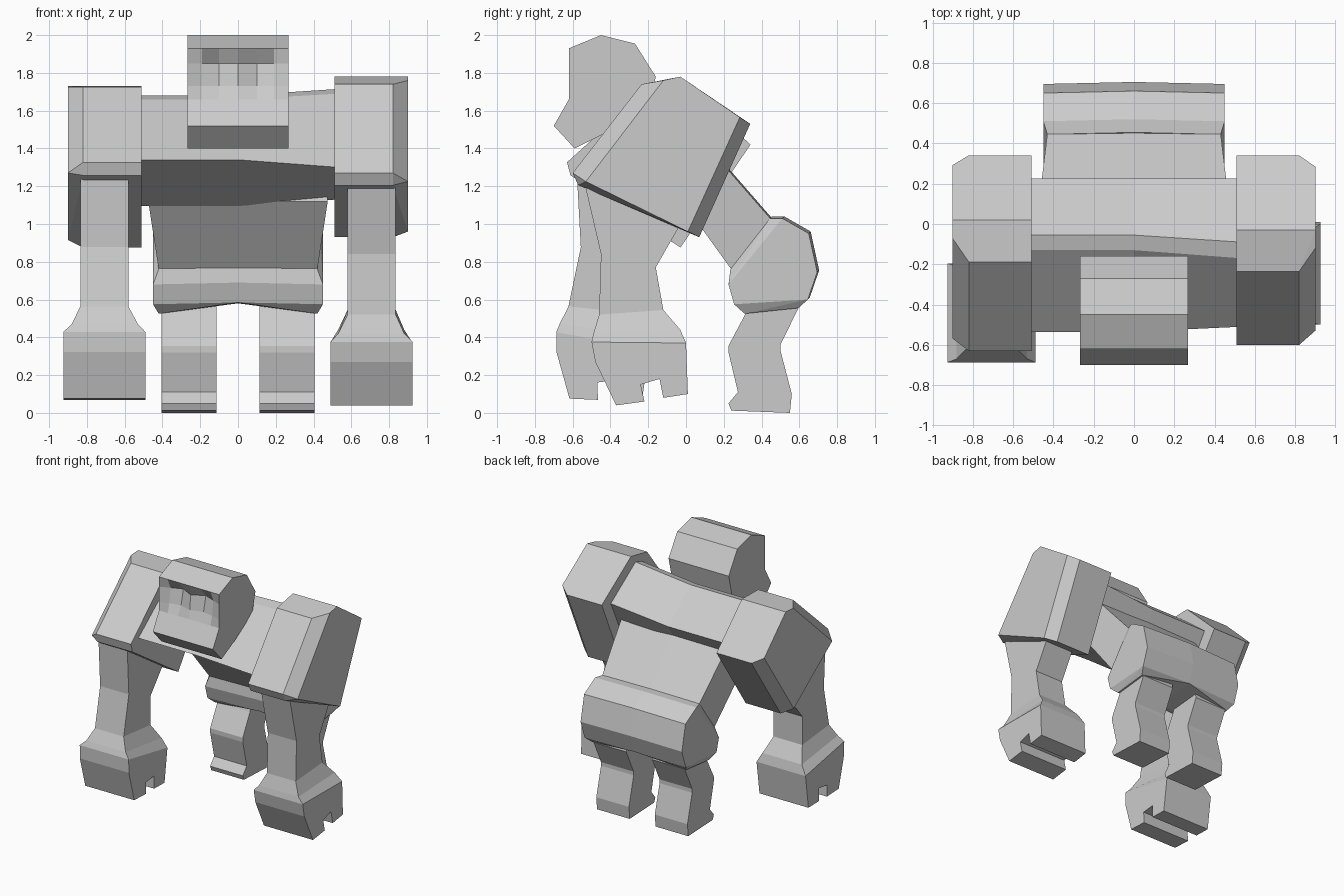
import bpy
import bmesh
from math import radians
from mathutils import Matrix, Vector

old = bpy.data.objects.get("Cube")
if old:
    bpy.data.objects.remove(old)

stone = bpy.data.materials.new("stone_grey")
stone.use_nodes = True
COLOUR = (0.6, 0.6, 0.6, 1)
stone.diffuse_color = COLOUR
stone.node_tree.nodes["Principled BSDF"].inputs["Base Color"].default_value = COLOUR


def finish(name, bm, pose=None):
    if pose:
        bmesh.ops.transform(bm, matrix=pose, verts=bm.verts)
    bmesh.ops.recalc_face_normals(bm, faces=bm.faces)
    mesh = bpy.data.meshes.new(name)
    bm.to_mesh(mesh)
    bm.free()
    mesh.materials.append(stone)
    obj = bpy.data.objects.new(name, mesh)
    bpy.context.collection.objects.link(obj)
    return obj


def loft(name, sections, pose=None):
    """Skin a row of matching point loops and cap both ends."""
    bm = bmesh.new()
    loops = [[bm.verts.new(p) for p in s] for s in sections]
    for a, b in zip(loops, loops[1:]):
        n = len(a)
        for i in range(n):
            j = (i + 1) % n
            bm.faces.new((a[i], a[j], b[j], b[i]))
    bm.faces.new(loops[0])
    bm.faces.new(loops[-1])
    return finish(name, bm, pose)


def prism(name, profile, x0, x1, pose=None):
    return loft(name, [[(x, y, z) for y, z in profile] for x in (x0, x1)], pose)


def hull(name, points, pose=None):
    bm = bmesh.new()
    for p in points:
        bm.verts.new(p)
    bmesh.ops.convex_hull(bm, input=bm.verts)
    bmesh.ops.dissolve_limit(bm, angle_limit=radians(2), verts=bm.verts, edges=bm.edges)
    return finish(name, bm, pose)


mirror = Matrix.Scale(-1, 4, Vector((1, 0, 0)))

# The right arm is the left one mirrored and swung forward at the shoulder
swing = (Matrix.Translation((0, 0.02, 1.73)) @ Matrix.Rotation(radians(-10), 4, "X").inverted()
         @ Matrix.Translation((0, 0.03, -1.78)))
swing = (Matrix.Translation((0, 0.02, 1.73)) @ Matrix.Rotation(radians(-10), 4, "X")
         @ Matrix.Translation((0, 0.03, -1.78)))

# Chamfered shoulder block: broad profile, then the smaller outer profile
shoulder_broad = [(-0.60, 1.27), (-0.235, 1.74), (-0.03, 1.78), (0.34, 1.53),
                  (0.07, 0.93), (-0.57, 1.205)]
shoulder_outer = [(-0.53, 1.225), (-0.12, 1.76), (-0.03, 1.78), (0.285, 1.565), (0.01, 0.96)]
shoulder = [(x, y, z) for x in (0.51, 0.82) for y, z in shoulder_broad]
shoulder += [(0.90, y, z) for y, z in shoulder_outer]

# Arm rings: front y, front z, back y, back z, inner x, outer x
arm_rings = [(-0.55, 1.27, 0.00, 1.05, 0.58, 0.835),
             (-0.45, 0.84, -0.16, 0.77, 0.58, 0.835),
             (-0.46, 0.52, -0.12, 0.545, 0.58, 0.835),
             (-0.49, 0.42, -0.03, 0.44, 0.53, 0.88),
             (-0.50, 0.375, 0.00, 0.37, 0.49, 0.925)]
arm = [[(a, fy, fz), (b, fy, fz), (b, by, bz), (a, by, bz)]
       for fy, fz, by, bz, a, b in arm_rings]

# Fist with a slot underneath
fist = [(-0.50, 0.375), (-0.48, 0.27), (-0.37, 0.04), (-0.22, 0.06), (-0.24, 0.15),
        (-0.14, 0.18), (-0.12, 0.08), (0.01, 0.10), (0.0, 0.37)]

# Bent leg with foot
leg = [(0.36, 0.64), (0.315, 0.525), (0.225, 0.355), (0.225, 0.32), (0.275, 0.11),
       (0.225, 0.05), (0.24, 0.012), (0.55, 0.0), (0.56, 0.10), (0.50, 0.33),
       (0.50, 0.36), (0.595, 0.555), (0.58, 0.64)]

# Hips: y, z and half width of each profile corner
hips = [(0.445, 1.03, 0.43), (0.51, 1.03, 0.45), (0.65, 0.95, 0.45), (0.695, 0.745, 0.45),
        (0.645, 0.60, 0.45), (0.595, 0.555, 0.42), (0.31, 0.525, 0.42),
        (0.255, 0.575, 0.45), (0.225, 0.68, 0.45), (0.235, 0.76, 0.42)]
hip_half = [(w, y, z) for y, z, w in hips]
hip_half += [(0, y + 0.01, z + (0.055 if z < 0.57 else 0.01)) for y, z, w in hips]

for side, arm_pose, leg_pose in (("left", None, None), ("right", swing @ mirror, mirror)):
    hull(side + "_shoulder", shoulder, arm_pose)
    loft(side + "_arm", arm, arm_pose)
    prism(side + "_fist", fist, 0.49, 0.925, arm_pose)
    prism(side + "_leg", leg, 0.115, 0.405, leg_pose)
    hull(side + "_hip", hip_half, leg_pose)

# Chest slab, slightly twisted towards the left shoulder
chest_right = [(-0.535, 1.34), (-0.13, 1.66), (-0.055, 1.68), (0.225, 1.45), (0.0, 1.095)]
chest_left = [(-0.51, 1.30), (-0.17, 1.69), (-0.09, 1.715), (0.225, 1.50), (0.05, 1.13)]
loft("chest", [[(x, y, z) for y, z in prof] for x, prof in
               ((-0.53, chest_right), (0, chest_right), (0.53, chest_left))])

# Waist tapering down into the hips
waist = [(0.08, 1.45, 0.475), (0.45, 1.025, 0.43), (0.24, 0.76, 0.42), (-0.02, 1.12, 0.475)]
loft("waist", [[(s * w, y + 0.01 * (s == 0), z) for y, z, w in waist] for s in (-1, 0, 1)])

# Head: the two brow rows are pushed in to carve the eye hollows
head = [(-0.62, 1.66, 0), (-0.62, 1.73, 0.04), (-0.62, 1.85, 0.07), (-0.62, 1.93, 0),
        (-0.45, 2.0, 0), (-0.27, 1.955, 0), (-0.16, 1.78, 0), (-0.20, 1.62, 0),
        (-0.43, 1.48, 0), (-0.59, 1.40, 0), (-0.70, 1.52, 0)]
carve = {-0.267: 0, -0.19: 0.5, -0.1: 1, 0: 0.25, 0.1: 1, 0.19: 0.5, 0.267: 0}
loft("head", [[(x, y + d * k, z) for y, z, d in head] for x, k in carve.items()])
